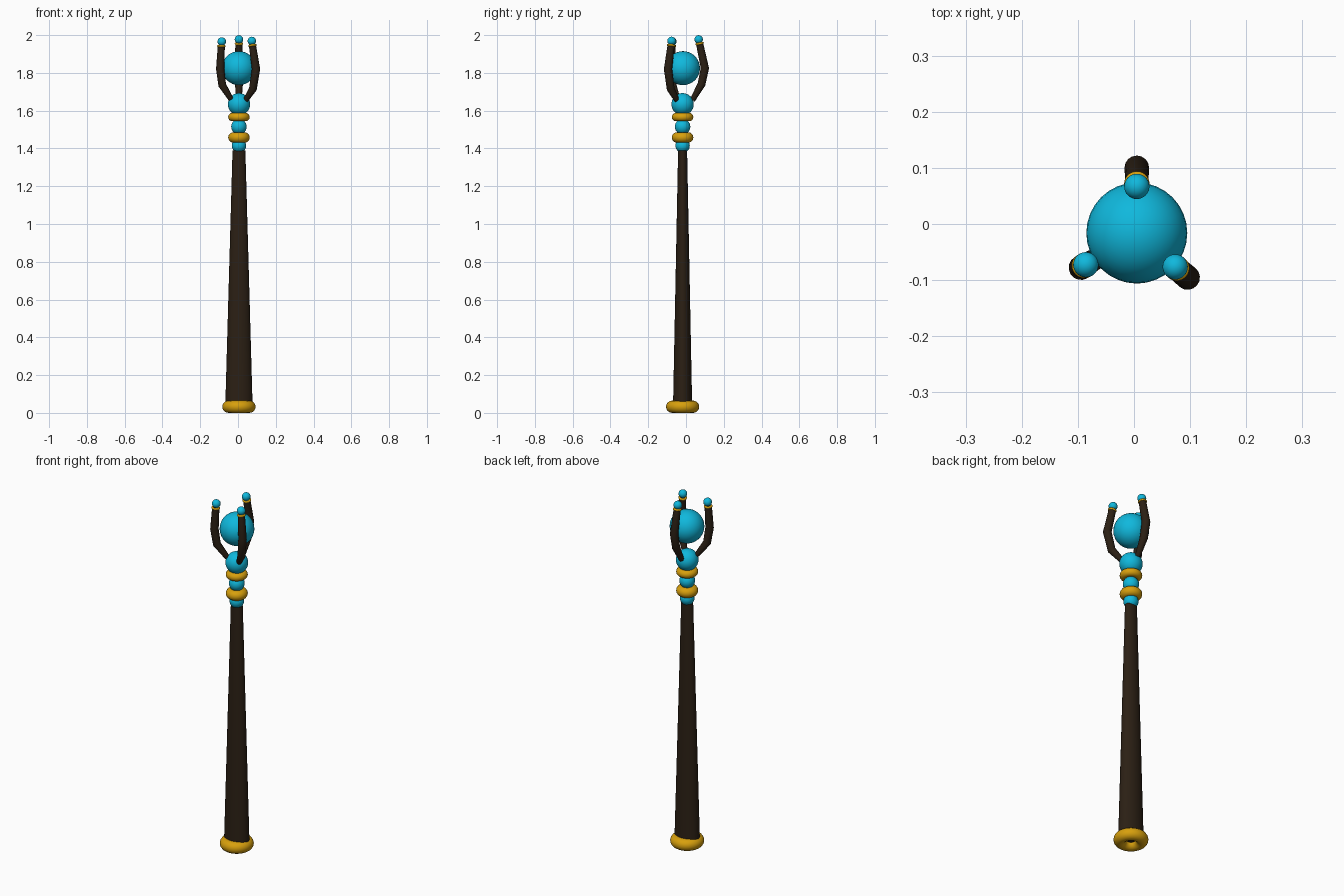
import bpy, math
from mathutils import Vector

if "Cube" in bpy.data.objects:
    bpy.data.objects.remove(bpy.data.objects["Cube"])

CX, CY = 0.005, -0.018  # staff axis


def material(name, rgb):
    m = bpy.data.materials.new(name)
    m.diffuse_color = (*rgb, 1)
    m.use_nodes = True
    m.node_tree.nodes["Principled BSDF"].inputs["Base Color"].default_value = m.diffuse_color
    return m


BLUE = material("blue_gem", (0.005, 0.48, 0.72))
GOLD = material("gold", (0.68, 0.35, 0.004))
WOOD = material("dark_wood", (0.024, 0.014, 0.007))


def finish(name, mat):
    ob = bpy.context.object
    ob.name = name
    ob.data.materials.clear()
    ob.data.materials.append(mat)
    bpy.ops.object.shade_smooth_by_angle(angle=math.radians(40))
    return ob


def ball(name, loc, r):
    bpy.ops.mesh.primitive_uv_sphere_add(segments=32, ring_count=16, radius=r, location=loc)
    return finish(name, BLUE)


def ring(name, loc, outer, minor, axis=Vector((0, 0, 1))):
    bpy.ops.mesh.primitive_torus_add(major_segments=48, minor_segments=16, location=loc,
                                     major_radius=outer - minor, minor_radius=minor,
                                     rotation=axis.to_track_quat('Z', 'Y').to_euler())
    return finish(name, GOLD)


# Tapered shaft, wider in x than in y
bpy.ops.mesh.primitive_cone_add(vertices=32, radius1=0.0725, radius2=0.034, depth=1.36,
                                location=(CX, CY, 0.71))
bpy.context.object.scale = (1, 0.7, 1)
finish("shaft", WOOD)

# Foot ring and the stacked collar
ring("foot_ring", (CX, CY, 0.0325), 0.088, 0.0325)
ball("collar_bead_lower", (CX, CY, 1.415), 0.038)
ring("collar_ring_lower", (CX, CY, 1.458), 0.057, 0.0275)
ball("collar_bead_middle", (CX, CY, 1.515), 0.041)
ring("collar_ring_upper", (CX, CY, 1.566), 0.057, 0.022)
ball("collar_bead_upper", (CX, CY, 1.634), 0.059)

# Floating orb
ball("orb", (CX, CY + 0.002, 1.825), 0.09)

# Claws: angle, (distance from axis, z) path from root to tip, tip ball
CLAWS = {
    "back": (90, [(0.052, 1.655), (0.100, 1.740), (0.118, 1.825), (0.090, 1.955)], (0.085, 1.977)),
    "left": (211, [(0.050, 1.662), (0.103, 1.735), (0.116, 1.820), (0.109, 1.942)], (0.106, 1.966)),
    "right": (319.5, [(0.046, 1.655), (0.097, 1.715), (0.119, 1.820), (0.094, 1.945)], (0.090, 1.969)),
}
RADII = [0.014, 0.021, 0.022, 0.019]

for side, (angle, path, tip) in CLAWS.items():
    a = math.radians(angle)

    def place(p):
        return Vector((CX + p[0] * math.cos(a), CY + p[0] * math.sin(a), p[1]))

    pts = [place(p) for p in path]
    cu = bpy.data.curves.new("claw_path", 'CURVE')
    cu.dimensions = '3D'
    cu.bevel_depth = 1.0
    cu.bevel_resolution = 6
    cu.use_fill_caps = True
    sp = cu.splines.new('POLY')
    sp.points.add(len(pts) - 1)
    for point, co, r in zip(sp.points, pts, RADII):
        point.co = (*co, 1)
        point.radius = r
    ob = bpy.data.objects.new("claw", cu)
    bpy.context.collection.objects.link(ob)
    bpy.ops.object.select_all(action='DESELECT')
    ob.select_set(True)
    bpy.context.view_layer.objects.active = ob
    bpy.ops.object.convert(target='MESH')
    finish("claw_" + side, WOOD)
    # Gold band and gem at the tip
    ring("claw_band_" + side, pts[-1], 0.0225, 0.006, (pts[-1] - pts[-2]).normalized())
    ball("claw_gem_" + side, place(tip), 0.0225)
